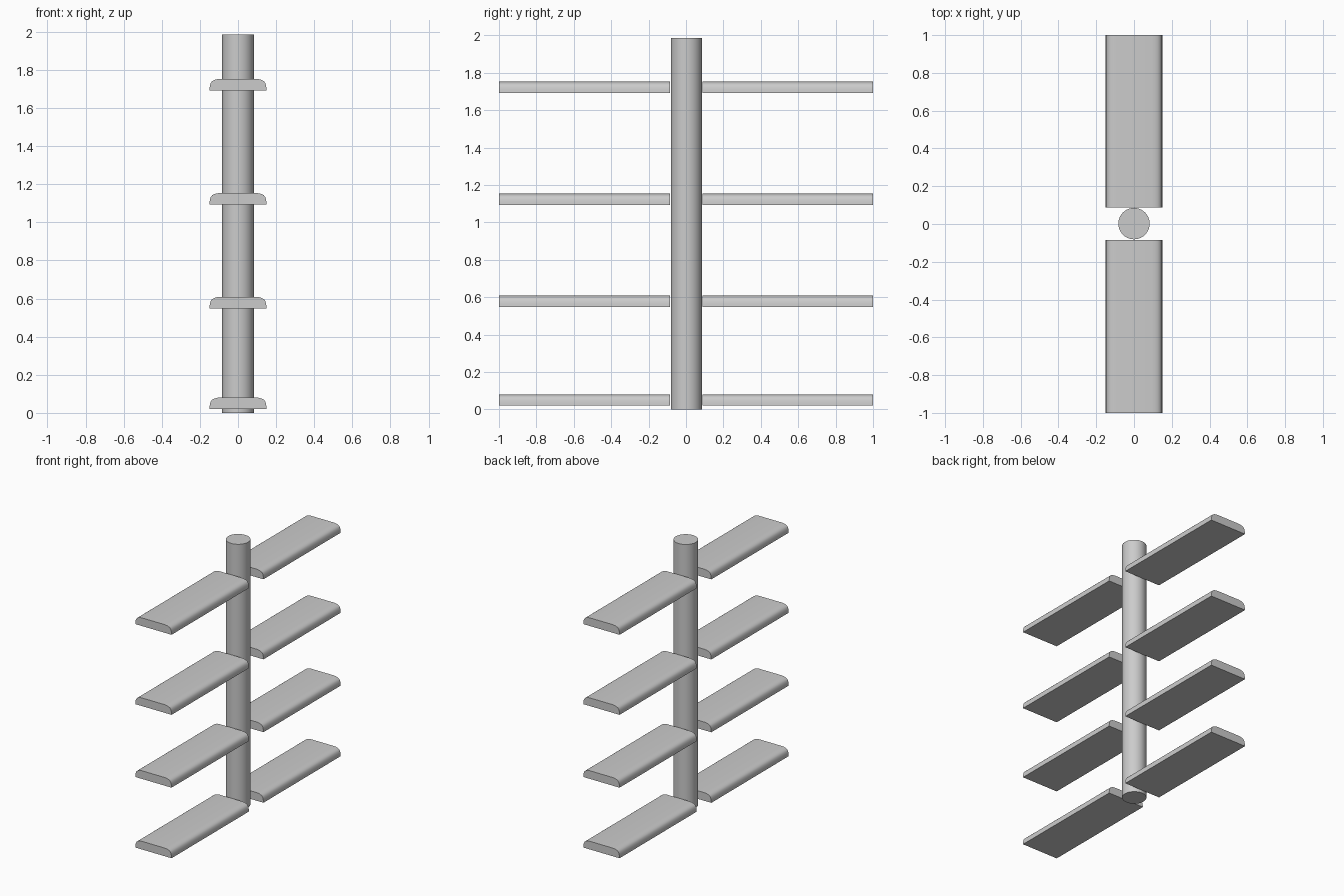
import bpy, bmesh, math

if "Cube" in bpy.data.objects:
    bpy.data.objects.remove(bpy.data.objects["Cube"])

def finish(name, bm):
    bmesh.ops.recalc_face_normals(bm, faces=bm.faces)
    mesh = bpy.data.meshes.new(name)
    bm.to_mesh(mesh)
    bm.free()
    obj = bpy.data.objects.new(name, mesh)
    bpy.context.collection.objects.link(obj)
    bpy.ops.object.select_all(action='DESELECT')
    obj.select_set(True)
    bpy.context.view_layer.objects.active = obj
    bpy.ops.object.shade_smooth_by_angle(angle=math.radians(40))
    return obj

# Half of the board section: flat underside, rounded upper edge
HALF = [(0.150, 0.0), (0.149, 0.015), (0.147, 0.028), (0.143, 0.040),
        (0.136, 0.049), (0.125, 0.055), (0.112, 0.059), (0.095, 0.061)]
PROFILE = HALF + [(-x, z) for x, z in reversed(HALF)]

def board(name, z0, y0, y1):
    bm = bmesh.new()
    face = bm.faces.new([bm.verts.new((x, y0, z0 + z)) for x, z in PROFILE])
    ext = bmesh.ops.extrude_face_region(bm, geom=[face], use_keep_orig=True)
    verts = [v for v in ext["geom"] if isinstance(v, bmesh.types.BMVert)]
    bmesh.ops.translate(bm, verts=verts, vec=(0, y1 - y0, 0))
    return finish(name, bm)

# Central post
POST_HEIGHT = 1.985
bm = bmesh.new()
bmesh.ops.create_cone(bm, cap_ends=True, segments=64, radius1=0.083,
                      radius2=0.083, depth=POST_HEIGHT)
bmesh.ops.translate(bm, verts=bm.verts, vec=(0, 0.002, POST_HEIGHT / 2))
finish("post", bm)

# Four levels of boards, one on each side of the post
for level, z in enumerate((0.02, 0.548, 1.093, 1.692), 1):
    board(f"front_board_{level}", z, -1.0, -0.085)
    board(f"back_board_{level}", z, 0.087, 1.0)
